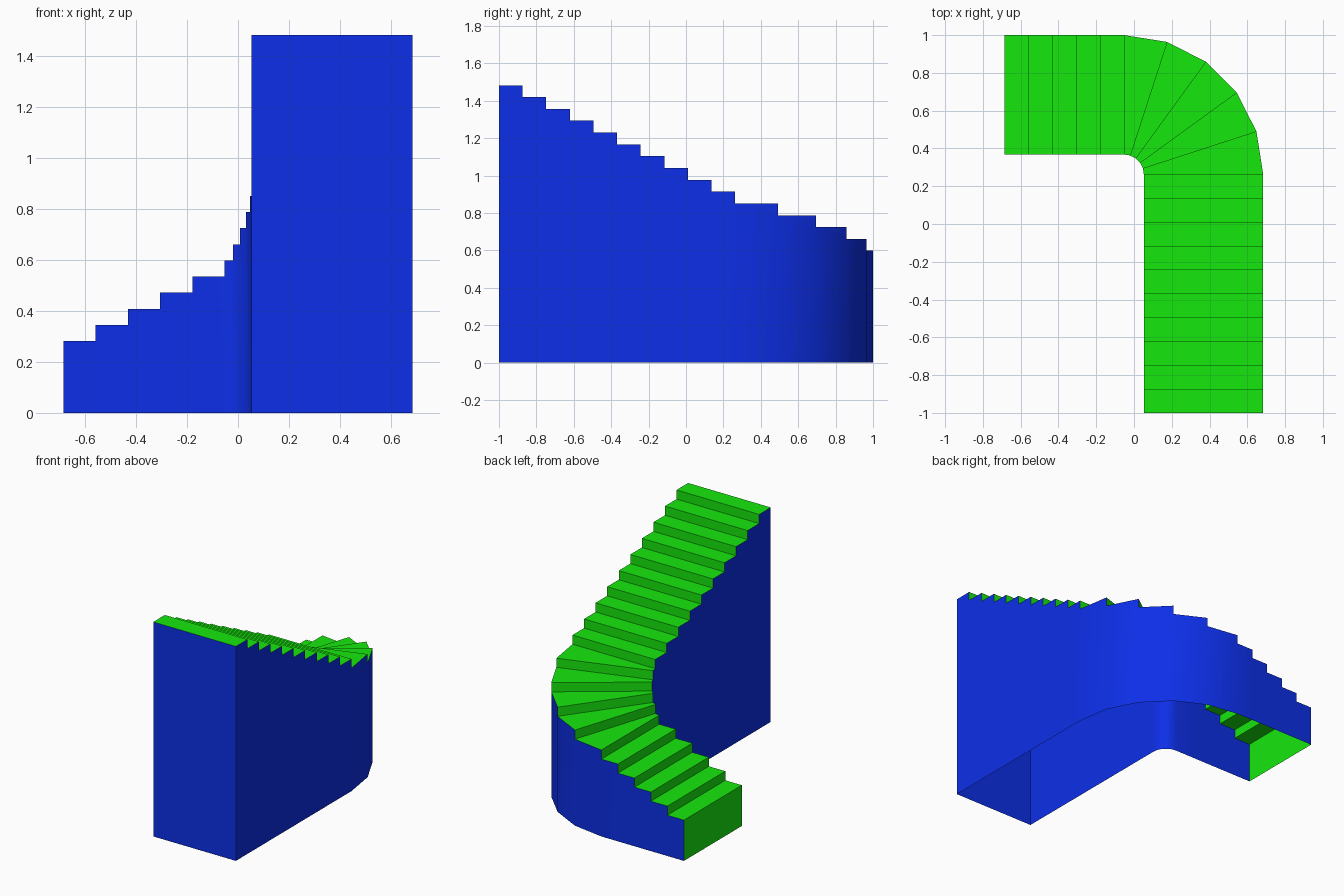
import bpy, bmesh, math

if "Cube" in bpy.data.objects:
    bpy.data.objects.remove(bpy.data.objects["Cube"])

RISE, FIRST = 0.0632, 0.282
GO = 0.1263                       # tread depth on the straight flights
CX, CY = -0.053, 0.263            # turning centre of the winders
R_IN, R_OUT = 0.105, 0.737
LOWER, TURN, UPPER = 5, 5, 10
N = LOWER + TURN + UPPER


def section(i):
    """Inner and outer plan points at riser line i."""
    if i < LOWER:
        x = CX - (LOWER - i) * GO
        return (x, CY + R_IN), (x, CY + R_OUT)
    if i <= LOWER + TURN:
        a = math.pi / 2 * (1 - (i - LOWER) / TURN)
        return tuple((CX + r * math.cos(a), CY + r * math.sin(a)) for r in (R_IN, R_OUT))
    y = CY - (i - LOWER - TURN) * GO
    return (CX + R_IN, y), (CX + R_OUT, y)


def level(i):
    return FIRST + RISE * i if i >= 0 else 0.0


def make_object(name, faces, color):
    bm = bmesh.new()
    for pts in faces:
        bm.faces.new([bm.verts.new(p) for p in pts])
    bmesh.ops.remove_doubles(bm, verts=bm.verts, dist=1e-5)
    mesh = bpy.data.meshes.new(name)
    bm.to_mesh(mesh)
    bm.free()
    obj = bpy.data.objects.new(name, mesh)
    bpy.context.collection.objects.link(obj)
    mat = bpy.data.materials.new(name + "_color")
    mat.diffuse_color = color
    mat.use_nodes = True
    mat.node_tree.nodes["Principled BSDF"].inputs["Base Color"].default_value = mat.diffuse_color
    mesh.materials.append(mat)
    return obj


sec = [section(i) for i in range(N + 1)]


def pt(i, side, z):
    return (*sec[i][side], z)


# Treads and risers
steps = []
for i in range(N):
    z, zp = level(i), level(i - 1)
    steps.append([pt(i, 1, zp), pt(i, 0, zp), pt(i, 0, z), pt(i, 1, z)])
    steps.append([pt(i, 0, z), pt(i + 1, 0, z), pt(i + 1, 1, z), pt(i, 1, z)])
make_object("treads_and_risers", steps, (0.008, 0.8, 0.004, 1))

# Inner and outer side walls with stepped tops, closed at the high end
walls = []
for i in range(N):
    z, zp = level(i), level(i - 1)
    for side in (0, 1):
        f = [pt(i, side, 0), pt(i + 1, side, 0), pt(i + 1, side, z), pt(i, side, z)]
        if i > 0:
            f.append(pt(i, side, zp))
        walls.append(f[::-1] if side else f)
top = level(N - 1)
walls.append([pt(N, 0, 0), pt(N, 1, 0), pt(N, 1, top), pt(N, 0, top)])
side_walls = make_object("side_walls", walls, (0.004, 0.028, 0.8, 1))

# Smooth the curved walls, keeping the corners sharp
bpy.context.view_layer.objects.active = side_walls
side_walls.select_set(True)
bpy.ops.object.shade_smooth_by_angle(angle=math.radians(30))
